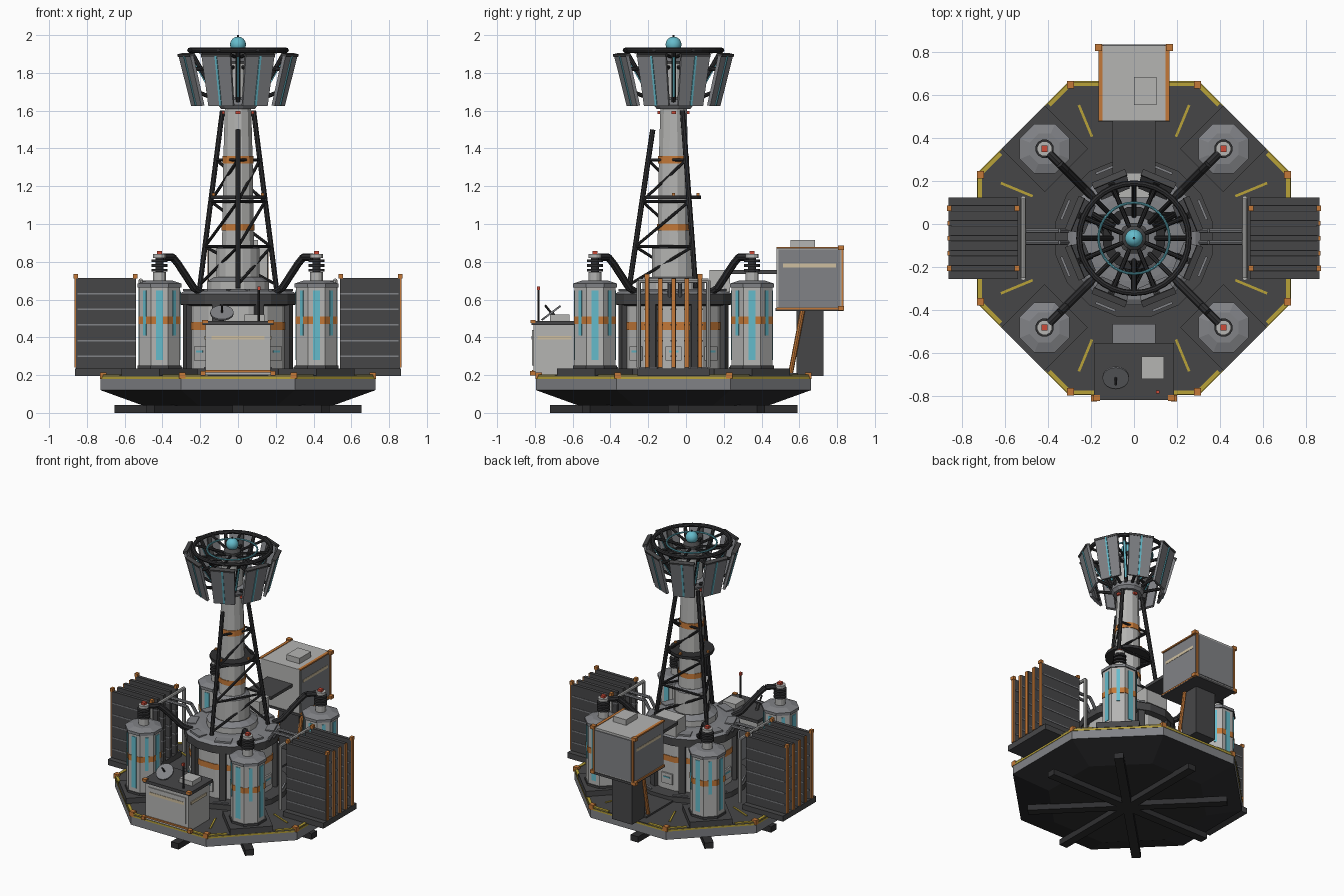
import bpy, bmesh, math
from mathutils import Vector, Matrix, Euler
from math import pi, cos, sin

if "Cube" in bpy.data.objects:
    bpy.data.objects.remove(bpy.data.objects["Cube"])

def material(name, r, g, b):
    m = bpy.data.materials.new(name)
    m.diffuse_color = (r, g, b, 1)
    m.use_nodes = True
    m.node_tree.nodes["Principled BSDF"].inputs["Base Color"].default_value = m.diffuse_color
    return m

DARK = material("dark_grey", .062, .062, .064)
BLACK = material("near_black", .028, .028, .03)
MID = material("mid_grey", .22, .225, .24)
LIGHT = material("light_grey", .46, .46, .45)
ORANGE = material("orange", .55, .19, .04)
CYAN = material("cyan", .13, .50, .60)
YELLOW = material("yellow", .48, .36, .04)
RED = material("red", .60, .07, .04)
CREAM = material("cream", .62, .52, .35)

def finish(name, bm, mats):
    bmesh.ops.recalc_face_normals(bm, faces=bm.faces)
    me = bpy.data.meshes.new(name)
    bm.to_mesh(me); bm.free()
    for m in mats:
        me.materials.append(m)
    ob = bpy.data.objects.new(name, me)
    bpy.context.collection.objects.link(ob)
    return ob

def box(name, loc, size, mat, rz=0, tilt=0, taper=1):
    """Box with local x outward; taper scales the bottom width."""
    bm = bmesh.new()
    bmesh.ops.create_cube(bm, size=1)
    for v in bm.verts:
        k = taper if v.co.z < 0 else 1
        v.co = Vector((v.co.x*size[0], v.co.y*size[1]*k, v.co.z*size[2]))
    bm.transform(Matrix.Translation(loc) @ Euler((0, tilt, rz)).to_matrix().to_4x4())
    return finish(name, bm, [mat])

def span(name, x, y, z, mat):
    """Box from its extents."""
    return box(name, [(a+b)/2 for a, b in (x, y, z)], [b-a for a, b in (x, y, z)], mat)

def lathe(name, prof, n, mats, at=(0, 0)):
    """Prism stack: (apothem, z) profile, one material per section, capped ends."""
    bm = bmesh.new()
    rings = []
    for r, z in prof:
        R = r/cos(pi/n)
        rings.append([bm.verts.new((at[0]+R*cos(2*pi*(i+.5)/n), at[1]+R*sin(2*pi*(i+.5)/n), z)) for i in range(n)])
    used = list(dict.fromkeys(mats))
    for k in range(len(prof)-1):
        for i in range(n):
            j = (i+1) % n
            f = bm.faces.new((rings[k][i], rings[k][j], rings[k+1][j], rings[k+1][i]))
            f.material_index = used.index(mats[k])
    bm.faces.new(rings[0][::-1]).material_index = used.index(mats[0])
    bm.faces.new(rings[-1]).material_index = used.index(mats[-1])
    return finish(name, bm, used)

def rods(name, pairs, r, mat, n=8):
    bm = bmesh.new()
    for p, q in pairs:
        p, q = Vector(p), Vector(q)
        d = q-p
        M = Matrix.Translation((p+q)/2) @ d.to_track_quat('Z', 'Y').to_matrix().to_4x4()
        bmesh.ops.create_cone(bm, cap_ends=True, segments=n, radius1=r, radius2=r, depth=d.length, matrix=M)
    return finish(name, bm, [mat])

def path(name, pts, r, mat):
    return rods(name, list(zip(pts, pts[1:])), r, mat)

def hoop(name, R, z, r, mat, n=32):
    bpy.ops.mesh.primitive_torus_add(location=(0, 0, z), major_radius=R, minor_radius=r, major_segments=n, minor_segments=8)
    ob = bpy.context.object
    ob.name = name
    ob.data.materials.append(mat)

def pol(a, r, z):
    return (r*cos(a), r*sin(a), z)

# Octagonal base: feet beams, tapered hull, deck edge
for i in range(4):
    box("foot_beam", (0, 0, .021), (1.31, .06, .042), BLACK, i*pi/4)
lathe("deck_hull", [(.50, .038), (.727, .12), (.727, .18), (.73, .18), (.73, .192), (.727, .192), (.727, .198)],
      8, [BLACK, MID, YELLOW, YELLOW, YELLOW, DARK])
for i in range(8):
    a = (i+.5)*pi/4
    box("corner_block", pol(a, .772, .198), (.034, .034, .034), ORANGE, round(a/(pi/2))*pi/2)
    box("deck_stripe", pol(a, .59, .2), (.16, .012, .006), YELLOW, a)
    box("deck_grip", pol(a, .345, .238), (.012, .10, .008), MID, a)
    b = i*pi/4
    for s in (-1, 1):   # hazard strips at the ends of each deck edge
        p = Vector(pol(b, .717, .2)) + s*.225*Vector((-sin(b), cos(b), 0))
        box("hazard_strip", p, (.02, .13, .006), YELLOW, b)

# Central drum with bands, ribs and stepped roof
lathe("drum", [(.367, .196), (.367, .235), (.275, .235), (.275, .44), (.279, .44), (.279, .48), (.275, .48),
               (.275, .565), (.31, .575), (.31, .63), (.285, .645), (.20, .655), (.165, .655), (.165, .695),
               (.125, .72), (.115, .72), (.115, .87), (.088, .89)], 16,
      [DARK, DARK, LIGHT, ORANGE, ORANGE, ORANGE, LIGHT, DARK, DARK, MID, MID, MID, LIGHT, MID, DARK, LIGHT, MID])
for i in range(8):
    a = (i+.5)*pi/4
    box("drum_rib", pol(a, .285, .40), (.04, .045, .36), DARK, a)
    box("roof_plate", pol(a, .262, .65), (.06, .11, .012), MID, a)
    b = i*pi/4
    box("drum_hatch", pol(b, .278, .315), (.016, .085, .075), LIGHT, b)
    box("hatch_light", pol(b, .288, .325), (.006, .05, .008), CYAN, b)

# Four corner capacitors with insulators and feed pipes
for i in range(4):
    a = (i+.5)*pi/2
    x, y, _ = pol(a, .588, 0)
    box("capacitor_pad", (x, y, .216), (.284, .284, .04), DARK, a)
    lathe("capacitor", [(.116, .235), (.116, .25), (.108, .25), (.108, .47), (.111, .47), (.111, .51), (.108, .51),
                        (.108, .665), (.116, .665), (.116, .685), (.07, .70)], 8,
          [DARK, DARK, LIGHT, ORANGE, ORANGE, ORANGE, LIGHT, DARK, MID, MID], (x, y))
    for k in range(8):
        b = k*pi/4
        w, z0 = (.022, .41) if k % 2 else (.036, .28)
        box("capacitor_light", (x+.1085*cos(b), y+.1085*sin(b), (z0+.648)/2), (.007, w, .648-z0), CYAN, b)
    lathe("insulator_neck", [(.034, .69), (.034, .745), (.022, .745), (.022, .82), (.034, .82), (.034, .84)], 12,
          [LIGHT, DARK, BLACK, LIGHT, LIGHT], (x, y))
    for z in (.755, .78, .805):
        lathe("insulator_disc", [(.042, z-.007), (.042, z+.007)], 12, [BLACK], (x, y))
    box("insulator_lamp", (x, y, .847), (.028, .028, .02), RED)
    path("feed_pipe", [pol(a, .56, .825), pol(a, .49, .825), pol(a, .45, .79), pol(a, .33, .66), pol(a, .27, .635)], .02, BLACK)

# Side radiators: see-through plates with orange edge bars
for s in (-1, 1):
    span("radiator_plinth", sorted((s*.54, s*.862)), (-.19, .19), (.196, .236), DARK)
    for k in range(5):
        y = (k-2)*.07
        span("radiator_plate", sorted((s*.54, s*.858)), (y-.012, y+.012), (.236, .715), DARK)
        span("radiator_bar", sorted((s*.855, s*.866)), (y-.011, y+.011), (.24, .712), ORANGE)
        if k in (0, 4):
            for x in (.545, .86):
                span("radiator_tip", sorted((s*(x-.012), s*(x+.01))), (y-.013, y+.013), (.712, .735), ORANGE)
        for j in range(5):
            z = .30+j*.083
            span("radiator_line", sorted((s*.54, s*.85)), (y-.015, y+.015), (z-.004, z+.004), MID)
    path("radiator_manifold", [(s*.515, -.185, .24), (s*.515, -.185, .70), (s*.515, .185, .70), (s*.515, .185, .24)], .012, LIGHT)
    rods("coolant_pipe", [((s*.515, y, .69), (s*.35, y, .69)) for y in (-.02, .035)]
         + [((s*.35, y, .69), (s*.29, y, .60)) for y in (-.02, .035)], .011, MID)

# Front control cabinet
span("cabinet_body", (-.172, .172), (-.742, -.505), (.2, .465), LIGHT)
span("cabinet_top", (-.187, .187), (-.753, -.487), (.465, .487), DARK)
span("cabinet_panel", (-.15, .15), (-.748, -.74), (.25, .44), LIGHT)
span("cabinet_label", (-.14, .14), (-.751, -.747), (.388, .408), CREAM)
span("cabinet_sill", (-.172, .172), (-.75, -.74), (.215, .227), ORANGE)
span("cabinet_conduit", (-.10, .10), (-.50, -.40), (.2, .42), MID)
span("cabinet_box", (.035, .14), (-.655, -.55), (.487, .52), LIGHT)
for s in (-1, 1):
    span("cabinet_foot", (s*.185-.014, s*.185+.014), (-.76, -.73), (.198, .222), ORANGE)
    span("cabinet_cap", (s*.175-.016, s*.175+.016), (-.757, -.73), (.475, .493), ORANGE)
    span("cabinet_side_label", (s*.1745-.003, s*.1745+.003), (-.72, -.54), (.388, .408), CREAM)
rods("antenna", [((.11, -.715, .48), (.11, -.715, .655))], .006, BLACK)
box("antenna_tip", (.11, -.715, .66), (.016, .016, .02), RED)
rods("dish_post", [((-.085, -.62, .48), (-.085, -.645, .53))], .012, DARK)
rods("dish", [((-.085, -.645, .525), (-.085, -.651, .533))], .062, MID, 16)
rods("dish_feed", [((-.085, -.651, .533), (-.085, -.68, .57))], .006, BLACK)

# Rear raised container on its column
span("container", (-.156, .156), (.545, .895), (.55, .875), LIGHT)
span("container_floor", (-.165, .165), (.54, .9), (.54, .556), DARK)
span("container_grille", (-.145, .145), (.892, .901), (.565, .86), MID)
span("container_hatch", (0, .105), (.62, .75), (.875, .915), LIGHT)
for s in (-1, 1):
    x = s*.156
    span("container_side", (x-.004, x+.004), (.555, .885), (.56, .865), MID)
    for z in (.553, .874):
        span("container_rail", (x-.01, x+.01), (.545, .9), (z-.005, z+.005), ORANGE)
        span("container_corner", (s*.165-.016, s*.165+.016), (.87, .902), (z-.012, z+.012), ORANGE)
    span("container_post", (x-.006, x+.006), (.889, .901), (.55, .875), ORANGE)
    span("container_stripe", (s*.159-.003, s*.159+.003), (.58, .86), (.77, .79), CREAM)
    rods("column_strut", [((s*.085, .62, .21), (s*.085, .685, .55))], .013, ORANGE)
span("container_column", (-.08, .08), (.65, .795), (.196, .545), DARK)
span("link_bridge", (-.10, .10), (.30, .55), (.735, .757), DARK)
span("link_riser", (-.085, .085), (.19, .30), (.64, .757), LIGHT)
span("rear_deck_plate", (-.10, .10), (.36, .66), (.196, .21), DARK)

# Mast with orange bands
lathe("mast", [(.086, .88), (.083, .965), (.087, .965), (.087, 1.0), (.083, 1.0), (.078, 1.32), (.082, 1.32),
               (.081, 1.36), (.077, 1.36), (.07, 1.61), (.09, 1.61), (.105, 1.63), (.105, 1.66), (.07, 1.67),
               (.07, 1.85), (.045, 1.86), (.045, 1.91)], 12,
      [LIGHT, ORANGE, ORANGE, ORANGE, LIGHT, ORANGE, ORANGE, ORANGE, LIGHT, MID, MID, MID, MID, LIGHT, DARK, MID])

# Three-legged lattice tower around the mast
legs = [-pi/2, pi/6, 5*pi/6]
def leg(i, z):
    return pol(legs[i % 3], .235-(z-.66)/.84*.125, z)
rods("tower_leg", [(leg(i, .66), leg(i, 1.5 if i == 0 else 1.6)) for i in range(3)], .014, BLACK)
levels = [.68, .88, 1.12, 1.34]
rods("tower_brace", [(leg(i, z), leg(i+1, z)) for i in range(3) for z in levels[1:]], .008, BLACK)
rods("tower_diagonal", [(leg(i, a), leg(i+1, b)) for i in range(3) for a, b in zip(levels, levels[1:])], .008, BLACK)
lathe("service_platform", [(.08, 1.132), (.145, 1.132), (.145, 1.152), (.08, 1.152)], 16, [BLACK, BLACK, BLACK])
for i in range(4):
    box("platform_marker", pol(i*pi/2, .13, 1.158), (.016, .016, .012), ORANGE)
    box("collar_lamp", pol(i*pi/2, .075, 1.59), (.02, .024, .016), RED, i*pi/2)

# Emitter head: eight spaced petals with glowing centre lines, struts, rim and orb
for i in range(8):
    a, b = (i+.5)*pi/4, i*pi/4
    box("petal", pol(a, .265, 1.762), (.018, .165, .28), MID, a, .25, .86)
    box("petal_glow", pol(a, .276, 1.759), (.006, .012, .27), CYAN, a, .25)
    box("petal_rib", pol(a, .252, 1.765), (.016, .03, .27), DARK, a, .25)
    box("petal_cap", pol(a, .297, 1.895), (.03, .168, .014), DARK, a, .25)
    rods("petal_arm", [(pol(a, .095, 1.65), pol(a, .235, 1.70)), (pol(a, .06, 1.83), pol(a, .26, 1.82))], .011, BLACK)
    rods("glow_strut", [(pol(b, .10, 1.65), pol(b, .25, 1.915))], .012, BLACK)
    box("glow_strip", pol(b, .189, 1.778), (.006, .013, .24), CYAN, b, .515)
    rods("rim_spoke", [(pol(a, .04, 1.885), pol(a, .27, 1.92))], .009, BLACK)
hoop("rim", .255, 1.92, .014, BLACK)
hoop("glow_ring", .165, 1.912, .006, CYAN)
lathe("orb_seat", [(.055, 1.885), (.055, 1.905), (.03, 1.925)], 12, [DARK, DARK])
bpy.ops.mesh.primitive_uv_sphere_add(segments=20, ring_count=12, radius=.042, location=(0, 0, 1.95))
bpy.context.object.name = "orb"
bpy.context.object.data.materials.append(CYAN)
bpy.ops.object.shade_smooth_by_angle()
rods("orb_spike", [((0, 0, 1.98), (0, 0, 2.0))], .006, BLACK)

# The tower axis sits slightly forward of the overall centre
for ob in bpy.data.objects:
    ob.location.y -= .066
